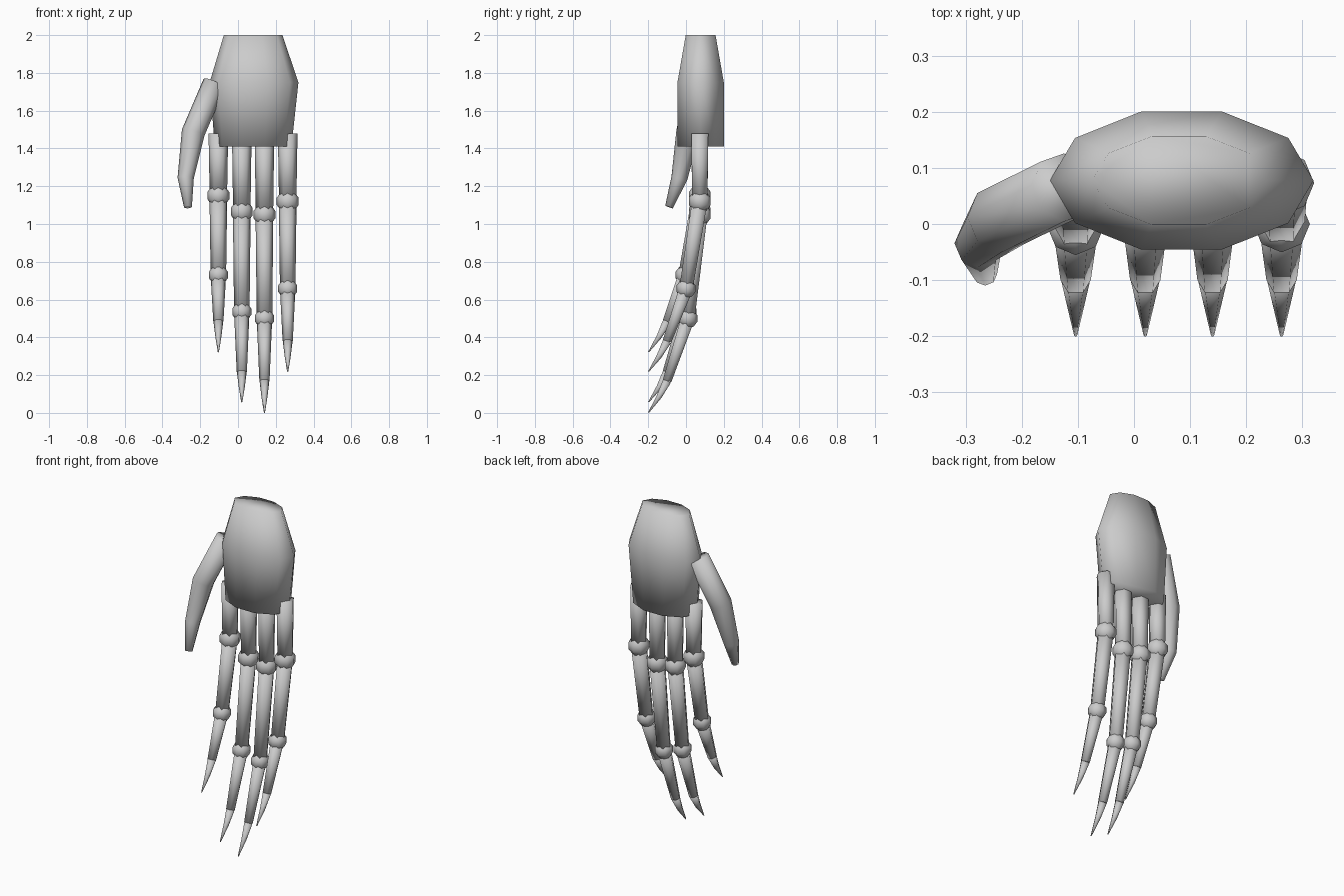
import bpy, bmesh, math
from mathutils import Vector

if "Cube" in bpy.data.objects:
    bpy.data.objects.remove(bpy.data.objects["Cube"])

grey = bpy.data.materials.new("plain grey")
grey.diffuse_color = (0.6, 0.6, 0.6, 1)
grey.use_nodes = True
grey.node_tree.nodes["Principled BSDF"].inputs["Base Color"].default_value = grey.diffuse_color


def finish(name, bm):
    bmesh.ops.recalc_face_normals(bm, faces=bm.faces)
    for f in bm.faces:
        f.smooth = True
    me = bpy.data.meshes.new(name)
    bm.to_mesh(me)
    bm.free()
    me.materials.append(grey)
    ob = bpy.data.objects.new(name, me)
    bpy.context.collection.objects.link(ob)
    return ob


def loft(name, rings):
    """Skin a list of closed point rings and cap both ends."""
    bm = bmesh.new()
    vs = [[bm.verts.new(p) for p in ring] for ring in rings]
    n = len(vs[0])
    for a, b in zip(vs, vs[1:]):
        for i in range(n):
            j = (i + 1) % n
            bm.faces.new((a[i], a[j], b[j], b[i]))
    bm.faces.new(vs[0])
    bm.faces.new(vs[-1])
    return finish(name, bm)


def tube(name, path, radii, sides=6):
    """Tapered tube along a path, with a corner pointing to the x side."""
    pts = [Vector(p) for p in path]
    rings = []
    for i, p in enumerate(pts):
        t = Vector()
        if i > 0:
            t += (p - pts[i - 1]).normalized()
        if i < len(pts) - 1:
            t += (pts[i + 1] - p).normalized()
        t.normalize()
        u = Vector((1, 0, 0))
        u = (u - t * u.dot(t)).normalized()
        v = t.cross(u)
        ring = []
        for k in range(sides):
            a = 2 * math.pi * k / sides
            ring.append(p + radii[i] * (u * math.cos(a) + v * math.sin(a)))
        rings.append(ring)
    return loft(name, rings)


def knuckle(name, centre, r):
    bm = bmesh.new()
    bmesh.ops.create_uvsphere(bm, u_segments=8, v_segments=5, radius=r)
    bmesh.ops.translate(bm, verts=bm.verts, vec=centre)
    finish(name, bm)


# Palm: ten-sided oval sections from wrist to finger roots (z, centre x, rx, ry)
palm = []
for z, cx, rx, ry in ((2.0, 0.08, 0.155, 0.083),
                      (1.75, 0.085, 0.235, 0.129),
                      (1.41, 0.08, 0.203, 0.129)):
    palm.append([(cx + rx * math.cos(math.pi * k / 5),
                  0.0775 + ry * math.sin(math.pi * k / 5), z) for k in range(10)])
loft("palm", palm)

# Thumb: one bent tapering tube
tube("thumb",
     [(-0.125, 0.065, 1.745), (-0.237, 0.01, 1.485),
      (-0.277, -0.035, 1.243), (-0.265, -0.09, 1.09)],
     [0.062, 0.062, 0.043, 0.021], 8)

# Fingers: x, knuckle z, middle joint (y, z), claw root z, tip z
fingers = {
    "first": (-0.104, 1.15, -0.005, 0.73, 0.485, 0.32),
    "second": (0.02, 1.066, 0.005, 0.536, 0.217, 0.055),
    "third": (0.14, 1.05, 0.01, 0.5, 0.17, 0.0),
    "fourth": (0.263, 1.12, 0.0, 0.658, 0.38, 0.217),
}
for n, (x, z1, y2, z2, z3, z4) in fingers.items():
    root, k1, k2 = (x, 0.073, 1.48), (x, 0.073, z1), (x, y2, z2)
    end, tip = (x, -0.1, z3), (x, -0.198, z4 + 0.002)
    tube(n + "_finger_base", [root, k1], [0.052, 0.046])
    tube(n + "_finger_middle", [k1, k2], [0.047, 0.041])
    tube(n + "_finger_end", [k2, end], [0.041, 0.027])
    mid = (x, -0.143, z3 + (z4 - z3) * 0.5)
    tube(n + "_claw", [end, mid, tip], [0.026, 0.016, 0.003])
    knuckle(n + "_knuckle", k1, 0.061)
    knuckle(n + "_middle_joint", k2, 0.053)
